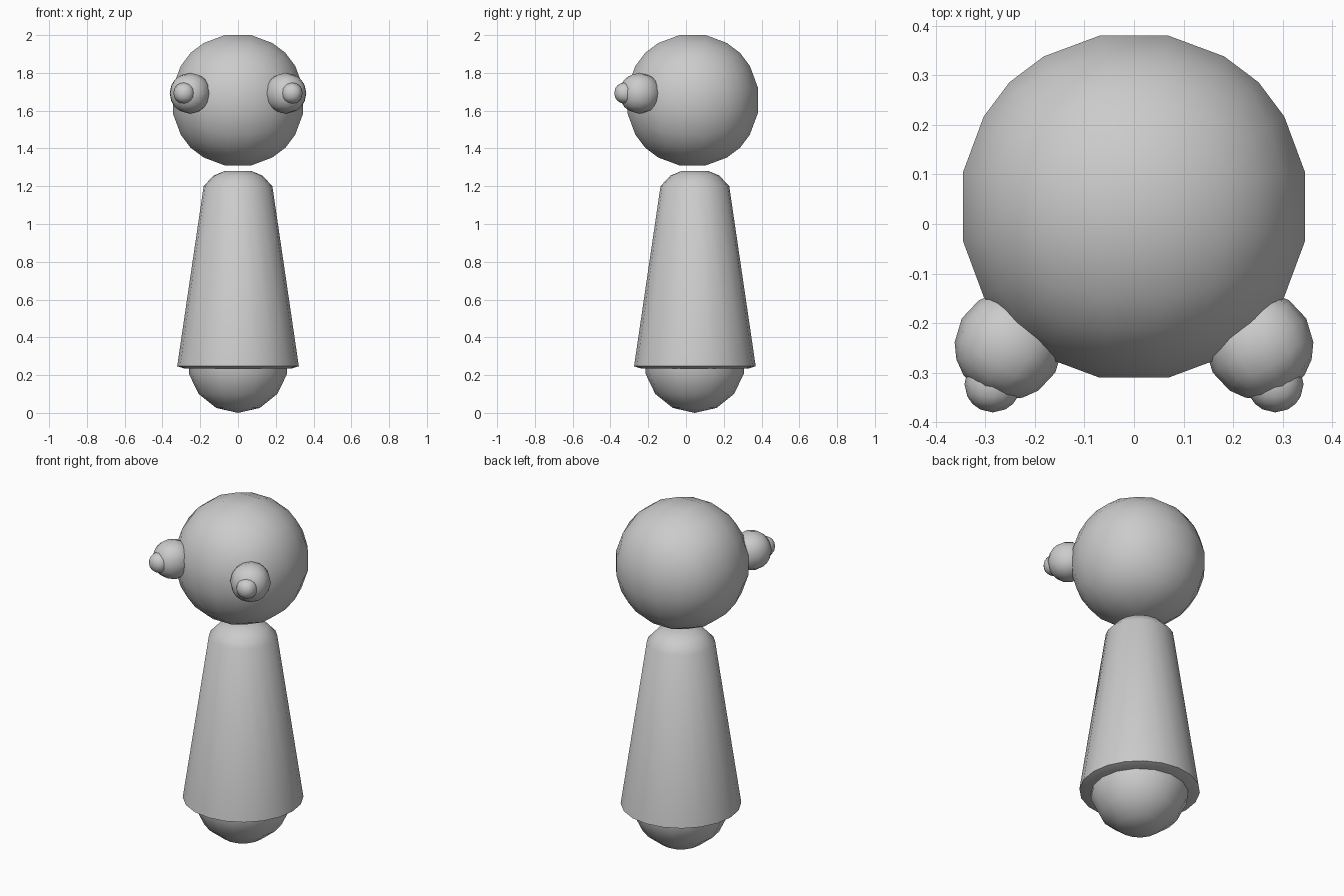
import bpy, bmesh, math
from mathutils import Matrix, Vector

if "Cube" in bpy.data.objects:
    bpy.data.objects.remove(bpy.data.objects["Cube"])

grey = bpy.data.materials.new("plain_grey")
grey.diffuse_color = (0.6, 0.6, 0.6, 1)
grey.use_nodes = True
grey.node_tree.nodes["Principled BSDF"].inputs["Base Color"].default_value = grey.diffuse_color


def finish(bm, name, angle=60):
    bmesh.ops.recalc_face_normals(bm, faces=bm.faces)
    mesh = bpy.data.meshes.new(name)
    bm.to_mesh(mesh)
    bm.free()
    mesh.materials.append(grey)
    ob = bpy.data.objects.new(name, mesh)
    bpy.context.collection.objects.link(ob)
    bpy.ops.object.select_all(action='DESELECT')
    ob.select_set(True)
    bpy.context.view_layer.objects.active = ob
    bpy.ops.object.shade_smooth_by_angle(angle=math.radians(angle))
    return ob


def box_sphere(name, centre, radius, cells, turn=0):
    """Ball made by rounding a cube split into a grid of cells."""
    bm = bmesh.new()
    bmesh.ops.create_cube(bm, size=2)
    bmesh.ops.subdivide_edges(bm, edges=bm.edges[:], cuts=cells - 1, use_grid_fill=True)
    spin = Matrix.Rotation(math.radians(turn), 3, 'Z')
    for v in bm.verts:
        v.co = Vector(centre) + spin @ v.co.normalized() * radius
    return finish(bm, name)


def lathe(name, profile, y, sides):
    """Closed solid turned about a vertical axis."""
    bm = bmesh.new()
    rings = [[bm.verts.new((r * math.cos(a), y + r * math.sin(a), z))
              for a in (2 * math.pi * i / sides for i in range(sides))]
             for r, z in profile]
    for a, b in zip(rings, rings[1:]):
        for i in range(sides):
            j = (i + 1) % sides
            bm.faces.new((a[i], a[j], b[j], b[i]))
    bm.faces.new(rings[0])
    bm.faces.new(rings[-1])
    return finish(bm, name)


# Head
box_sphere("head", (0, 0.035, 1.655), 0.3586, 5)

# Eyes and pupils on both sides
for side, label in ((-1, "left"), (1, "right")):
    box_sphere(label + "_eye", (side * 0.253, -0.245, 1.692), 0.109, 4, side * 30)
    box_sphere(label + "_pupil", (side * 0.285, -0.323, 1.693), 0.057, 4)

# Tapered body with rounded shoulders and a thin lower rim
lathe("body", [(0.07, 1.281), (0.13, 1.256), (0.182, 1.2),
               (0.322, 0.247), (0.285, 0.235)], 0.047, 20)

# Ball foot under the body
bm = bmesh.new()
bmesh.ops.create_uvsphere(bm, u_segments=16, v_segments=7, radius=0.267,
                          matrix=Matrix.Translation((0, 0.046, 0.267)))
finish(bm, "base_ball")
